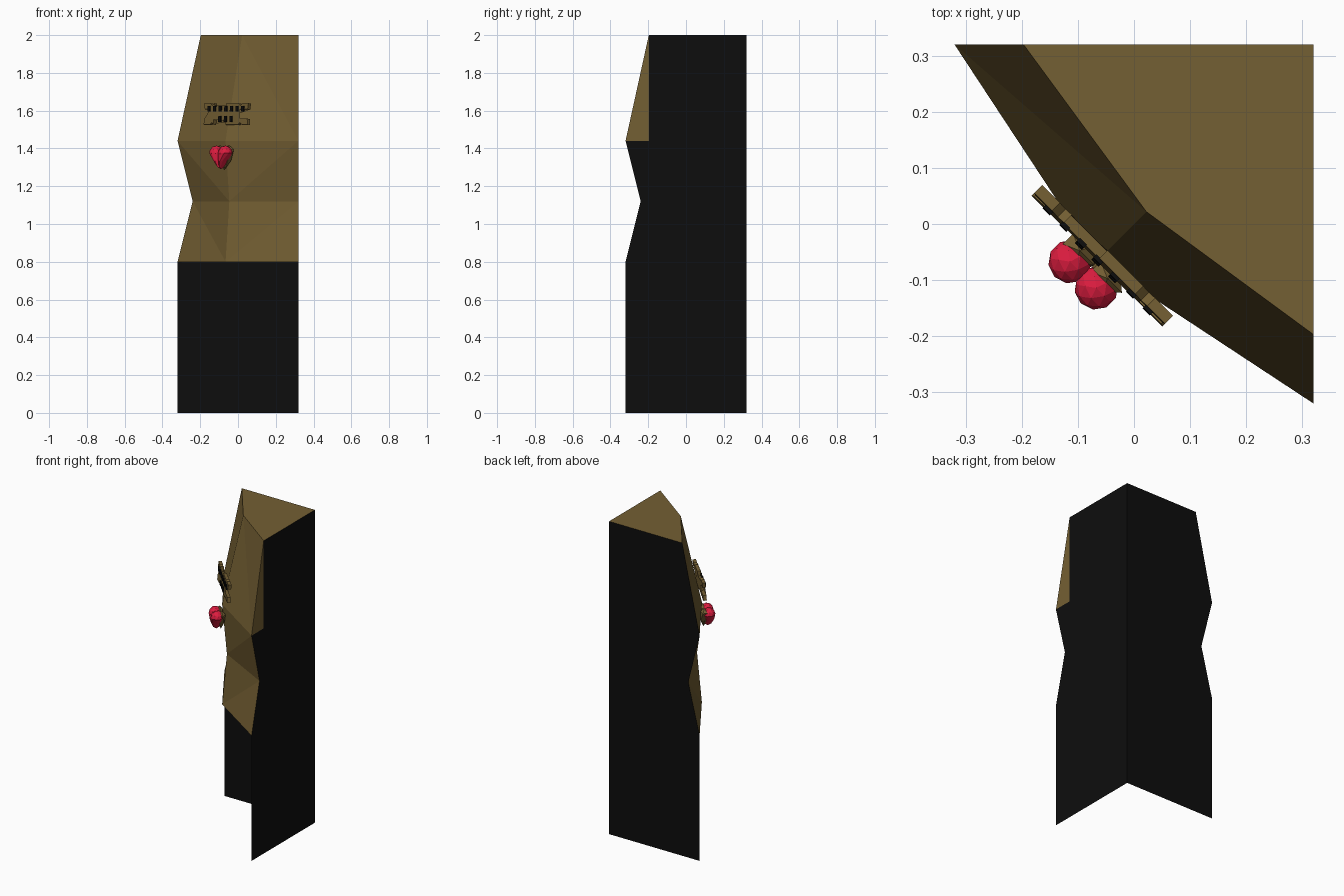
import bpy, bmesh, math
from mathutils import Vector, Matrix

if "Cube" in bpy.data.objects:
    bpy.data.objects.remove(bpy.data.objects["Cube"])


def material(name, rgb):
    m = bpy.data.materials.new(name)
    m.diffuse_color = (*rgb, 1)
    m.use_nodes = True
    m.node_tree.nodes["Principled BSDF"].inputs["Base Color"].default_value = m.diffuse_color
    return m


WOOD = material("brown", (0.175, 0.115, 0.033))
BLACK = material("black", (0.004, 0.004, 0.004))
RED = material("red", (0.72, 0.012, 0.05))
S = math.sqrt(0.5)


def finish(bm, name, mat, matrix=None):
    bmesh.ops.recalc_face_normals(bm, faces=bm.faces)
    me = bpy.data.meshes.new(name)
    bm.to_mesh(me)
    bm.free()
    me.materials.append(mat)
    ob = bpy.data.objects.new(name, me)
    bpy.context.collection.objects.link(ob)
    if matrix:
        me.transform(matrix)
    return ob


def corner_frame(d, z, tilt=0.0):
    # local x runs along the diagonal front, local -y points out to the front corner
    rot = Matrix(((S, S, 0), (-S, S, 0), (0, 0, 1))).to_4x4()
    return Matrix.Translation((d * S, d * S, z)) @ rot @ Matrix.Rotation(tilt, 4, 'X')


# folded front of the corner cabinet: height, outer edge, middle fold
levels = [(0.8, -0.32, -0.066), (1.12, -0.24, -0.046),
          (1.44, -0.32, -0.066), (2.0, -0.197, 0.022)]
bm = bmesh.new()
rows = []
for z, e, m in levels:
    rows.append([bm.verts.new(p) for p in ((e, 0.32, z), (m, m, z), (0.32, e, z))])
for i in range(3):
    a, b = rows[i], rows[i + 1]
    for side in (0, 2):
        if i < 2:
            bm.faces.new((b[side], a[1], a[side]))
            bm.faces.new((b[side], b[1], a[1]))
        else:
            bm.faces.new((b[1], a[1], a[side]))
            bm.faces.new((b[1], b[side], a[side]))
# top and underside
for row, z in ((rows[3], 2.0), (rows[0], 0.8)):
    bm.faces.new((*row, bm.verts.new((0.32, 0.32, z))))
# brown cheek beside the sloping upper front
bm.faces.new((rows[2][2], rows[3][2], bm.verts.new((0.32, -0.197, 1.44))))
finish(bm, "cabinet_front", WOOD)

# two thin black walls reaching the floor
side = [(0.32, 0), (-0.32, 0), (-0.32, 0.8), (-0.24, 1.12), (-0.32, 1.44)]
for name, extra, put in (
        ("right_wall", [(-0.197, 1.44), (-0.197, 2), (0.32, 2)], lambda u, z: (0.32, u, z)),
        ("back_wall", [(-0.197, 2), (0.32, 2)], lambda u, z: (u, 0.32, z))):
    bm = bmesh.new()
    bm.faces.new([bm.verts.new(put(u, z)) for u, z in side + extra])
    finish(bm, name, BLACK)


# faceted heart: two lobes whose lower halves taper to one tip
def heart(name, mat, d, r, depth, z):
    bm = bmesh.new()
    for s in (-1, 1):
        lobe = bmesh.ops.create_icosphere(bm, subdivisions=2 if mat is RED else 1, radius=r)["verts"]
        for v in lobe:
            t = max(0.0, -v.co.z / r)
            x = (v.co.x + s * r * 0.85) * (1 - 0.95 * t)
            zz = v.co.z if v.co.z > 0 else -t * r * 2.2
            v.co = Vector((x, v.co.y * depth, zz))
    finish(bm, name, mat, corner_frame(d, z))


heart("heart", RED, -0.128, 0.039, 1.0, 1.376)
heart("heart_backing", WOOD, -0.102, 0.041, 0.6, 1.376)

# sign board with notched outline
quarter = [(0.16, 0.025), (0.165, 0.057), (0.12, 0.057), (0.105, 0.045), (0.09, 0.057), (0.0, 0.057)]
right = quarter + [(x, -z) for x, z in reversed(quarter)]
outline = right + [(-x, z) for x, z in reversed(right) if x > 0]
# keep the middle points once each
bm = bmesh.new()
face = bm.faces.new([bm.verts.new((x, -0.01, z)) for x, z in outline])
ext = bmesh.ops.extrude_face_region(bm, geom=[face])["geom"]
for v in ext:
    if isinstance(v, bmesh.types.BMVert):
        v.co.y += 0.02
bmesh.ops.remove_doubles(bm, verts=bm.verts, dist=1e-5)
frame = corner_frame(-0.08, 1.582, -0.06)
finish(bm, "sign_board", WOOD, frame)

# plain dark studs in two rows on the board
bm = bmesh.new()
for z, count in ((0.027, 7), (-0.027, 3)):
    for i in range(count):
        x = (i - (count - 1) / 2) * 0.042
        bmesh.ops.create_cube(bm, size=1, matrix=Matrix.Translation((x, -0.012, z))
                              @ Matrix.Diagonal((0.018, 0.008, 0.03, 1)))
finish(bm, "sign_studs", BLACK, frame)
